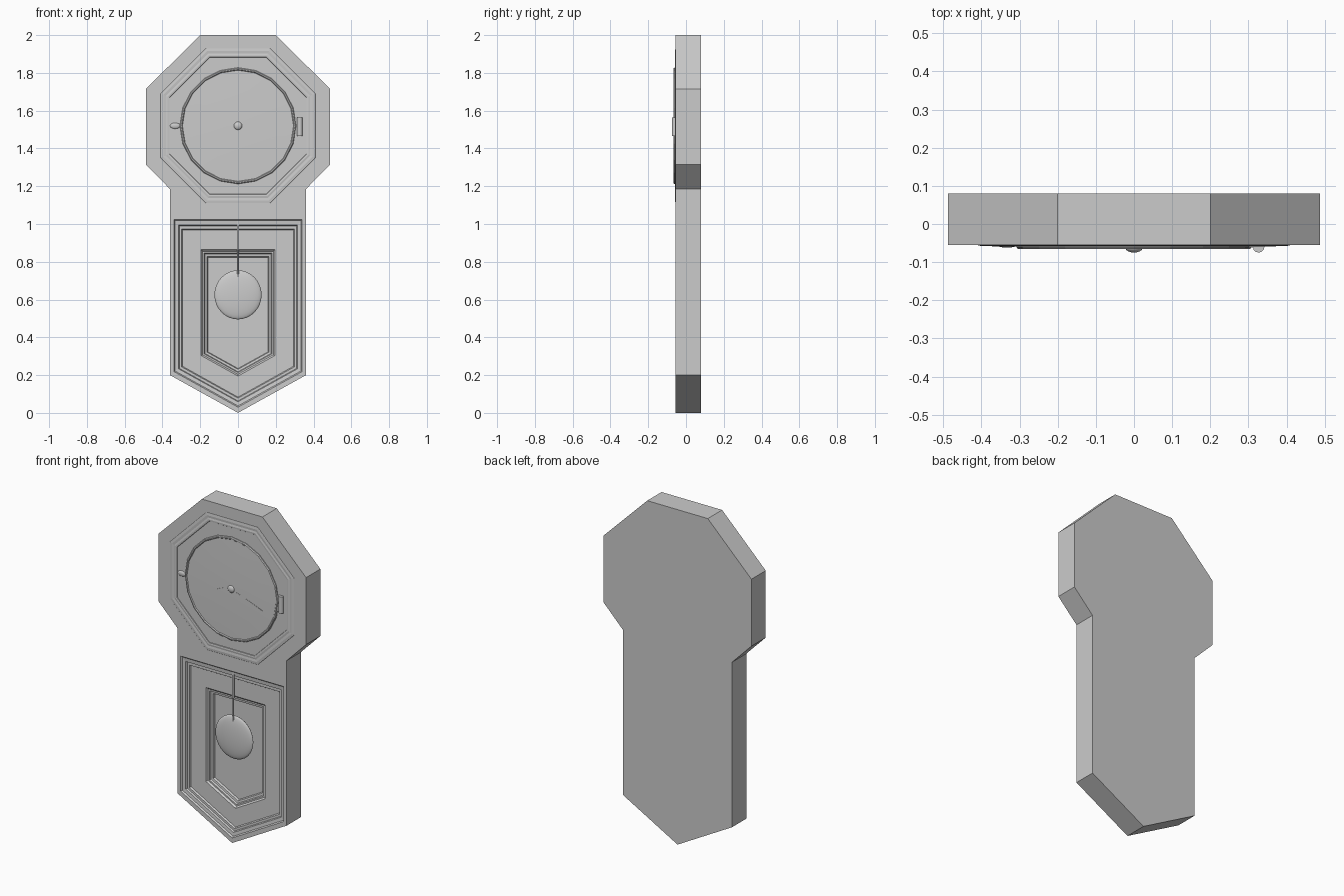
import bpy, bmesh, math
from mathutils import Matrix

if "Cube" in bpy.data.objects:
    bpy.data.objects.remove(bpy.data.objects["Cube"])

CZ = 1.52          # height of the dial centre
FRONT, BACK = -0.055, 0.08


def finish(bm, name, smooth=False):
    bmesh.ops.recalc_face_normals(bm, faces=bm.faces[:])
    me = bpy.data.meshes.new(name)
    bm.to_mesh(me)
    bm.free()
    ob = bpy.data.objects.new(name, me)
    bpy.context.collection.objects.link(ob)
    if smooth:
        bpy.ops.object.select_all(action='DESELECT')
        ob.select_set(True)
        bpy.context.view_layer.objects.active = ob
        bpy.ops.object.shade_smooth_by_angle(angle=math.radians(35))
    return ob


def add_loop(bm, pts, y):
    return [bm.verts.new((x, y, z)) for x, z in pts]


def bridge(bm, a, b):
    n = len(a)
    for i in range(n):
        j = (i + 1) % n
        bm.faces.new((a[i], a[j], b[j], b[i]))


def ngon(r, n, phase=0.0, cz=CZ):
    return [(r * math.cos(phase + 2 * math.pi * i / n),
             cz + r * math.sin(phase + 2 * math.pi * i / n)) for i in range(n)]


def pentagon(w, top, tip):
    s = tip + 0.555 * w
    return [(-w, top), (w, top), (w, s), (0, tip), (-w, s)]


def inset(w, top, tip, d):
    return pentagon(w - d, top - 1.2 * d, tip + 1.144 * d)


# case: extruded outline with a stepped, moulded recess in the lower front
half = [(0.2, 2.0), (0.488, 1.715), (0.488, 1.315), (0.36, 1.185), (0.36, 0.2)]
outline = half + [(0, 0)] + [(-x, z) for x, z in reversed(half)]
bm = bmesh.new()
front, back = add_loop(bm, outline, FRONT), add_loop(bm, outline, BACK)
bridge(bm, front, back)
bm.faces.new(back)
door = [(0, FRONT), (0.006, -0.046), (0.025, -0.044), (0.029, -0.034),
        (0.042, -0.034), (0.047, -0.024)]
window = [(0, -0.024), (0.008, -0.014), (0.016, -0.014), (0.02, -0.003),
          (0.031, -0.001), (0.035, 0.012)]
loops = [add_loop(bm, inset(0.34, 1.025, 0.03, d), y) for d, y in door]
loops += [add_loop(bm, inset(0.195, 0.865, 0.195, d), y) for d, y in window]
for a, b in zip(loops, loops[1:]):
    bridge(bm, a, b)
bm.faces.new(loops[-1])
bm.edges.ensure_lookup_table()
bmesh.ops.triangle_fill(bm, edges=[e for e in bm.edges if len(e.link_faces) == 1],
                        use_beauty=True)
finish(bm, "clock_case")


def ring(name, profile, n, phase=0.0, cap=False, smooth=False):
    """Loft n-sided loops (radius, y) around the dial axis; close as ring or disc."""
    bm = bmesh.new()
    ls = [add_loop(bm, ngon(r, n, phase), y) for r, y in profile]
    for a, b in zip(ls, ls[1:]):
        bridge(bm, a, b)
    if cap:
        bm.faces.new(ls[0])
        bm.faces.new(ls[-1])
    else:
        bridge(bm, ls[-1], ls[0])
    return finish(bm, name, smooth)


# shallow octagonal mouldings around the dial
k = 1 / math.cos(math.pi / 8)
ring("octagon_moulding", [(0.412 * k, FRONT + 0.002), (0.408 * k, -0.0565),
                          (0.395 * k, -0.0580), (0.382 * k, -0.0565),
                          (0.372 * k, -0.0585), (0.363 * k, -0.0575),
                          (0.36 * k, FRONT + 0.002)], 8, math.pi / 8)

# dial with raised bezel and slightly domed glass
ring("dial_bezel", [(0.308, FRONT + 0.003), (0.308, -0.061), (0.304, -0.066),
                    (0.298, -0.066), (0.294, -0.061), (0.294, FRONT + 0.003)], 20, math.pi / 20 * 0)
ring("dial_glass", [(0.296, FRONT + 0.002), (0.296, -0.061), (0.2, -0.0635),
                    (0.1, -0.065), (0.02, -0.0655)], 20, cap=True, smooth=True)


def ellipsoid(name, loc, size, seg=24):
    bm = bmesh.new()
    bmesh.ops.create_uvsphere(bm, u_segments=seg, v_segments=seg // 2, radius=1,
                              matrix=Matrix.Translation(loc) @ Matrix.Diagonal((*size, 1))
                              @ Matrix.Rotation(math.pi / 2, 4, 'X'))
    return finish(bm, name, True)


def cylinder(name, loc, r, depth, seg=12):
    bm = bmesh.new()
    bmesh.ops.create_cone(bm, cap_ends=True, segments=seg, radius1=r, radius2=r,
                          depth=depth, matrix=Matrix.Translation(loc))
    return finish(bm, name, True)


def box(name, loc, size):
    bm = bmesh.new()
    bmesh.ops.create_cube(bm, size=1, matrix=Matrix.Translation(loc)
                          @ Matrix.Diagonal((*size, 1)))
    return finish(bm, name)


def hand(name, length, width, angle):
    bm = bmesh.new()
    pts = [(0, -width / 2), (length * 0.6, -width), (length, 0),
           (length * 0.6, width), (0, width / 2)]
    c, s = math.cos(angle), math.sin(angle)
    pts = [(x * c - z * s, CZ + x * s + z * c) for x, z in pts]
    a, b = add_loop(bm, pts, -0.062), add_loop(bm, pts, -0.0658)
    bridge(bm, a, b)
    bm.faces.new(a)
    bm.faces.new(b)
    finish(bm, name)


# hands and hub
hand("hour_hand", 0.10, 0.008, math.radians(195))
hand("minute_hand", 0.22, 0.003, math.radians(-20))
ellipsoid("hand_hub", (0, -0.062, CZ), (0.023, 0.013, 0.023), 16)

# bezel hinge on the right, latch on the left
cylinder("hinge_barrel", (0.327, -0.060, 1.515), 0.015, 0.10)
box("hinge_leaf", (0.318, -0.058, 1.515), (0.04, 0.008, 0.095))
ellipsoid("bezel_latch", (-0.333, -0.055, CZ), (0.027, 0.007, 0.016), 16)

# pendulum in the recess
cylinder("pendulum_rod", (0, -0.044, 0.84), 0.004, 0.36, 8)
box("pendulum_hanger", (0, -0.044, 0.945), (0.013, 0.008, 0.16))
ellipsoid("pendulum_bob", (0, -0.034, 0.625), (0.125, 0.02, 0.13), 32)
